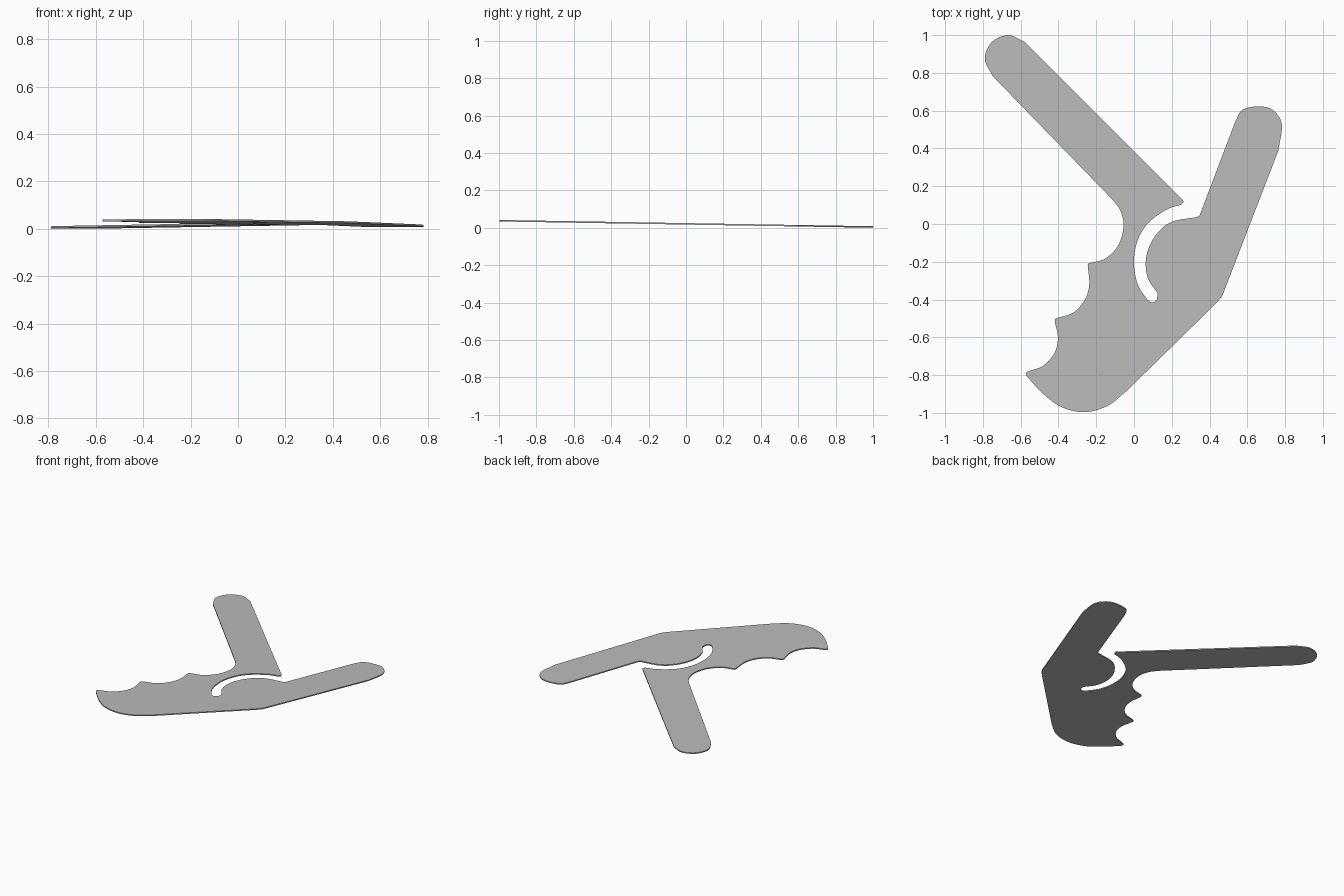
import bpy, bmesh, math
from mathutils import Vector

cube = bpy.data.objects.get("Cube")
if cube:
    bpy.data.objects.remove(cube, do_unlink=True)

THICKNESS = 0.008
SLOPE = -0.0168
STEPS = 6


def smooth_run(points):
    """Smooth line through the points, ends included."""
    pts = [Vector(p) for p in points]
    pts = [2 * pts[0] - pts[1]] + pts + [2 * pts[-1] - pts[-2]]
    run = []
    for a, b, c, d in zip(pts, pts[1:], pts[2:], pts[3:]):
        for i in range(STEPS):
            t = i / STEPS
            run.append(0.5 * (2 * b + (c - a) * t + (2 * a - 5 * b + 4 * c - d) * t ** 2
                              + (3 * b - a - 3 * c + d) * t ** 3))
    return run + [pts[-2]]


def material(name, colour):
    mat = bpy.data.materials.new(name)
    mat.use_nodes = True
    mat.diffuse_color = colour
    mat.node_tree.nodes["Principled BSDF"].inputs["Base Color"].default_value = colour
    return mat


# Curved stretches of the outline, clockwise; straight edges join them
long_arm_end = [(-.75, .785), (-.79, .875), (-.753, .963), (-.665, 1), (-.577, .963)]
hook_point = [(.24, .145), (.262, .12), (.25, .102)]
slot_outer = [(.25, .102), (.17, .075), (.07, 0), (.015, -.1), (0, -.21), (.02, -.32), (.07, -.4)]
slot_end = [(.07, -.4), (.095, -.416), (.12, -.4), (.124, -.365)]
slot_inner = [(.124, -.365), (.075, -.29), (.062, -.2), (.085, -.11), (.14, -.03), (.21, .015), (.33, .036)]
inner_corner = [(.33, .036), (.345, .043), (.353, .06)]
short_arm_end = [(.535, .54), (.572, .603), (.65, .622), (.73, .607), (.782, .53), (.765, .39)]
elbow = [(.485, -.335), (.467, -.38), (.435, -.42)]
heel = [(-.04, -.885), (-.14, -.963), (-.26, -.996), (-.38, -.971), (-.48, -.9), (-.565, -.81)]
heel_point = [(-.565, -.81), (-.572, -.79), (-.555, -.778)]
lower_grip = [(-.555, -.778), (-.48, -.75), (-.42, -.68), (-.403, -.6), (-.42, -.515)]
lower_point = [(-.42, -.515), (-.417, -.503), (-.405, -.497)]
middle_grip = [(-.405, -.497), (-.32, -.468), (-.26, -.4), (-.237, -.32), (-.245, -.22)]
middle_point = [(-.245, -.22), (-.243, -.211), (-.235, -.207)]
upper_grip = [(-.235, -.207), (-.15, -.182), (-.082, -.11), (-.055, -.01), (-.073, .072), (-.115, .13)]

outline = []
for points in (long_arm_end, hook_point, slot_outer, slot_end, slot_inner, inner_corner,
               short_arm_end, elbow, heel, heel_point, lower_grip, lower_point,
               middle_grip, middle_point, upper_grip):
    for p in smooth_run(points):
        if not outline or (p - outline[-1]).length > 1e-4:
            outline.append(p)

# Flat plate, raised slightly towards the front
bm = bmesh.new()
base = bm.faces.new([bm.verts.new((p.x, p.y, SLOPE * (p.y - 1))) for p in outline])
extruded = bmesh.ops.extrude_face_region(bm, geom=[base], use_keep_orig=True)
for v in extruded["geom"]:
    if isinstance(v, bmesh.types.BMVert):
        v.co.z += THICKNESS
bmesh.ops.recalc_face_normals(bm, faces=bm.faces)
mesh = bpy.data.meshes.new("slotted_plate")
bm.to_mesh(mesh)
bm.free()

plate = bpy.data.objects.new("slotted_plate", mesh)
bpy.context.collection.objects.link(plate)
mesh.materials.append(material("plain grey", (0.5, 0.5, 0.5, 1)))
bpy.context.view_layer.objects.active = plate
plate.select_set(True)
bpy.ops.object.shade_smooth_by_angle(angle=math.radians(30))
